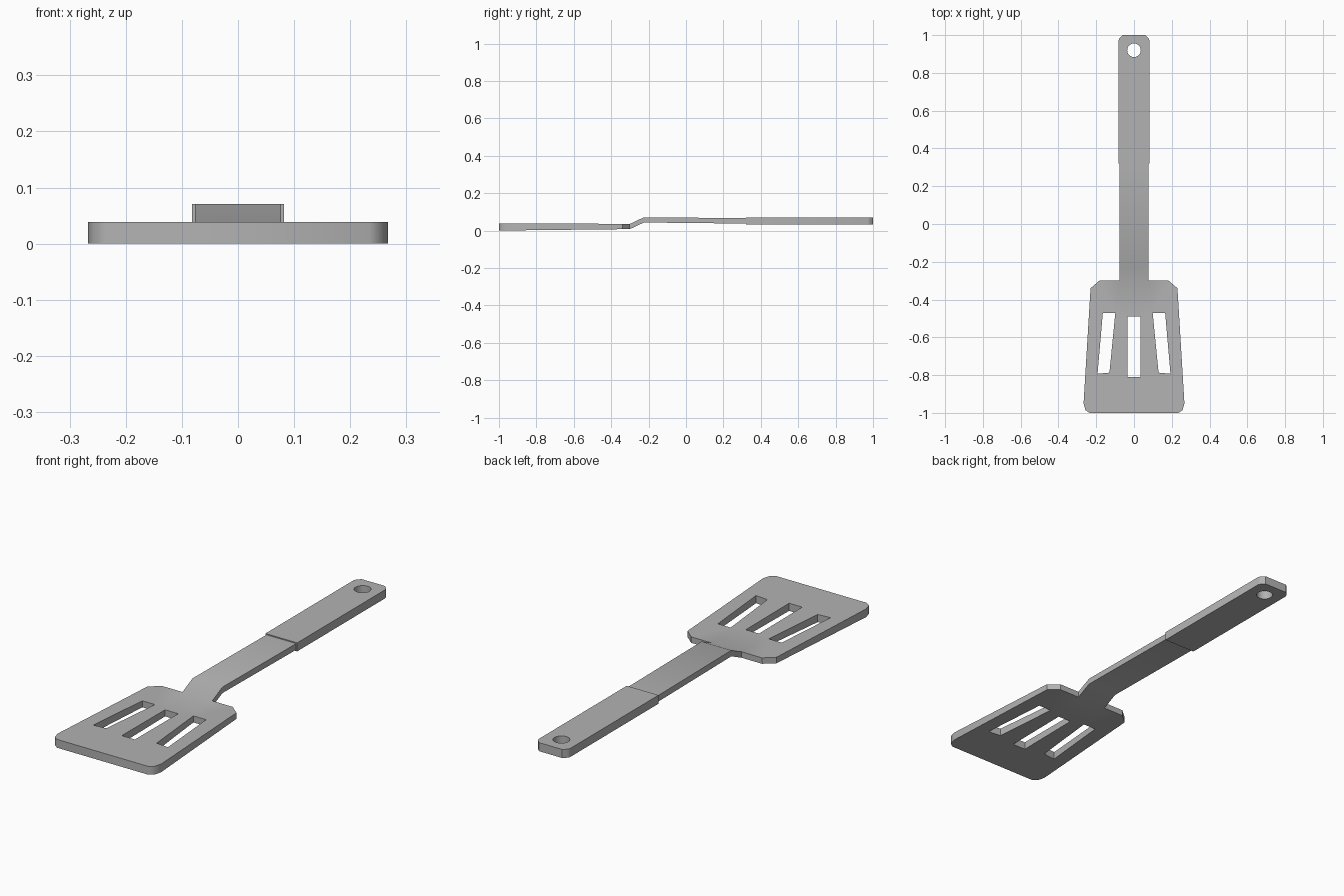
import bpy, bmesh, math

if "Cube" in bpy.data.objects:
    bpy.data.objects.remove(bpy.data.objects["Cube"])

# Dark grey plastic
grey = bpy.data.materials.new("dark_grey")
grey.diffuse_color = (0.45, 0.45, 0.45, 1)
grey.use_nodes = True
grey.node_tree.nodes["Principled BSDF"].inputs["Base Color"].default_value = grey.diffuse_color


def mirrored(half):
    """Close a right-hand outline by mirroring it across x = 0."""
    return half + [(-x, y) for x, y in reversed(half)]


def plate(loops, bottom, top):
    """Flat plate from an outline plus hole loops; bottom/top give z along y."""
    bm = bmesh.new()
    edges = []
    for loop in loops:
        vs = [bm.verts.new((x, y, 0)) for x, y in loop]
        edges += [bm.edges.new((vs[i - 1], vs[i])) for i in range(len(vs))]
    bmesh.ops.triangle_fill(bm, edges=edges, use_beauty=True, normal=(0, 0, 1))
    lower = list(bm.verts)
    res = bmesh.ops.extrude_face_region(bm, geom=list(bm.faces), use_keep_orig=True)
    upper = [g for g in res["geom"] if isinstance(g, bmesh.types.BMVert)]
    for v in lower:
        v.co.z = bottom(v.co.y)
    for v in upper:
        v.co.z = top(v.co.y)
    return bm


def finish(name, bm):
    bmesh.ops.recalc_face_normals(bm, faces=bm.faces)
    mesh = bpy.data.meshes.new(name)
    bm.to_mesh(mesh)
    bm.free()
    mesh.materials.append(grey)
    obj = bpy.data.objects.new(name, mesh)
    bpy.context.collection.objects.link(obj)
    bpy.ops.object.select_all(action="DESELECT")
    obj.select_set(True)
    bpy.context.view_layer.objects.active = obj
    bpy.ops.object.shade_smooth_by_angle(angle=math.radians(40))


# Slotted blade, tapering slightly thinner towards the neck
BACK, NECK = -0.3, 0.077
blade = mirrored([(0.235, -1), (0.257, -0.985), (0.267, -0.95),
                  (0.23, -0.34), (0.183, BACK), (NECK, BACK)])
middle_slot = mirrored([(0.034, -0.81), (0.034, -0.49)])
side_slot = [(0.13, -0.787), (0.193, -0.793), (0.165, -0.471), (0.099, -0.471)]
other_slot = [(-x, y) for x, y in side_slot]
bm = plate([blade, middle_slot, side_slot, other_slot],
           lambda y: 0.011 * (y + 1), lambda y: 0.039 - 0.005 * (y + 1))

# Neck, extruded from the back edge of the blade: (y, bottom z, top z)
face = next(f for f in bm.faces
            if all(abs(v.co.y - BACK) < 1e-4 and abs(v.co.x) < NECK + 0.001 for v in f.verts))
for y, lo, hi in [(-0.225, 0.043, 0.071), (0.34, 0.037, 0.066)]:
    face = bmesh.ops.extrude_discrete_faces(bm, faces=[face])["faces"][0]
    mid = face.calc_center_median().z
    for v in face.verts:
        v.co.y, v.co.z = y, (hi if v.co.z > mid else lo)
finish("blade_and_neck", bm)

# Handle grip with clipped corners and a hanging hole
grip = mirrored([(0.082, 0.32), (0.082, 0.972), (0.077, 0.984), (0.06, 1)])
hole = [(0.036 * math.cos(a), 0.92 + 0.036 * math.sin(a))
        for a in (i * math.tau / 24 for i in range(24))]
finish("handle", plate([grip, hole], lambda y: 0.031, lambda y: 0.071))
